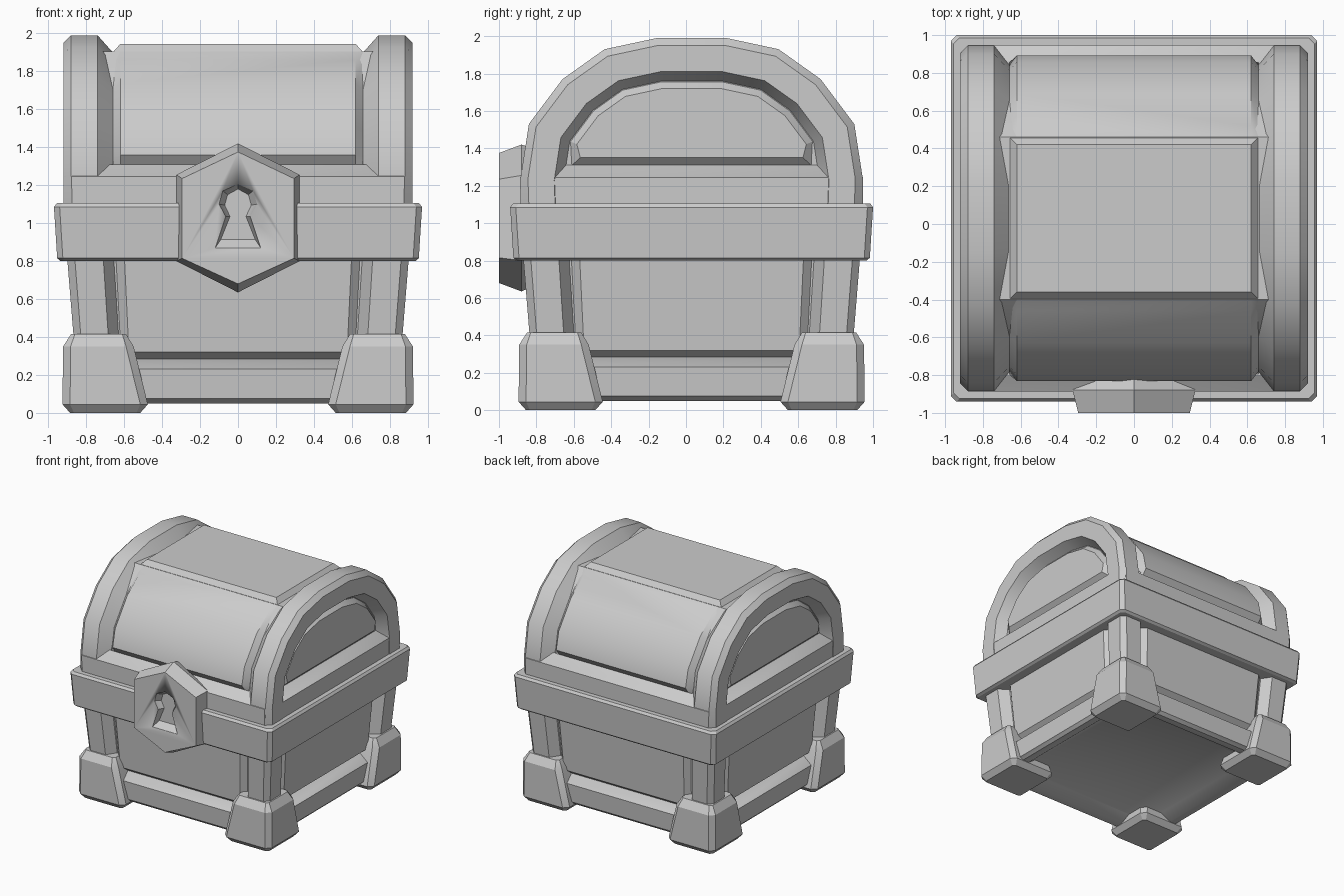
import bpy, bmesh
from math import radians
from mathutils import Matrix, Vector

if "Cube" in bpy.data.objects:
    bpy.data.objects.remove(bpy.data.objects["Cube"])

CY = 0.03  # the chest body is centred slightly behind the origin (lock sticks out in front)
ONE = [Matrix.Identity(4)]
MX = [Matrix.Diagonal((s, 1, 1, 1)) for s in (1, -1)]
MY = [Matrix.Diagonal((1, s, 1, 1)) for s in (1, -1)]
QUAD = [Matrix.Diagonal((a, b, 1, 1)) for a in (1, -1) for b in (1, -1)]
TURN = [Matrix.Rotation(radians(90 * i), 4, 'Z') for i in range(4)]


def loft(name, rings, copies=ONE, caps=True):
    """Bridge closed rings of points, repeated for every matrix in copies."""
    bm = bmesh.new()
    for m in copies:
        vs = [[bm.verts.new(m @ Vector(p)) for p in r] for r in rings]
        n = len(rings[0])
        for a, b in zip(vs, vs[1:]):
            for i in range(n):
                j = (i + 1) % n
                bm.faces.new((a[i], a[j], b[j], b[i]))
        if caps:
            bm.faces.new(vs[0])
            bm.faces.new(vs[-1])
    bmesh.ops.recalc_face_normals(bm, faces=bm.faces)
    me = bpy.data.meshes.new(name)
    bm.to_mesh(me)
    bm.free()
    ob = bpy.data.objects.new(name, me)
    ob.location.y = CY
    bpy.context.collection.objects.link(ob)
    bpy.ops.object.select_all(action='DESELECT')
    ob.select_set(True)
    bpy.context.view_layer.objects.active = ob
    bpy.ops.object.shade_smooth_by_angle(angle=radians(30))
    return ob


def rect(h, z, c=0.03, at=0.0):
    """Square ring with cut corners."""
    k = h - c
    pts = [(k, -h), (h, -k), (h, k), (k, h), (-k, h), (-h, k), (-h, -k), (-k, -h)]
    return [(x + at, y + at, z) for x, y in pts]


def mirrored(half):
    return [(-y, z) for y, z in half] + [(y, z) for y, z in reversed(half)]


# Lid arch, front to back, as (y, z)
ARCH = mirrored([(.91, 1.09), (.915, 1.24), (.87, 1.53), (.69, 1.77), (.465, 1.93), (.185, 1.99)])


def inset(d):
    """Arch moved inward by d with mitred corners."""
    pts = [Vector(p) for p in ARCH]
    nrm = []
    for a, b in zip(pts, pts[1:]):
        t = (b - a).normalized()
        nrm.append(Vector((t.y, -t.x)))
    out = []
    for i, p in enumerate(pts):
        a, b = nrm[max(i - 1, 0)], nrm[min(i, len(nrm) - 1)]
        m = (a + b).normalized()
        q = p + m * d / m.dot(a)
        out.append((q.x, q.y))
    return out


# --- Lower body: core with recessed underside, rails, posts, panels, feet
loft("body_core", [rect(.76, .12), rect(.775, .28), rect(.82, .85)])
loft("base_rail", [rect(.68, .11), rect(.76, .05), rect(.82, .05), rect(.845, .075),
                   rect(.857, .23), rect(.775, .285)])


def post_ring(h, z):
    s = h / .90
    pts = [(.65, .81), (.71, .90), (.86, .90), (.90, .86), (.90, .71), (.81, .65)]
    return [(x * s, y * s, z) for x, y in pts]


loft("corner_posts", [post_ring(.842, .1), post_ring(.903, .85)], QUAD)
loft("body_panels", [
    [(-.62, -.77, .28), (.62, -.77, .28), (.65, -.815, .85), (-.65, -.815, .85)],
    [(-.575, -.82, .32), (.575, -.82, .32), (.60, -.86, .85), (-.60, -.86, .85)]], TURN)


def foot_ring(lo, hi, z, c):
    return rect((hi - lo) / 2, z, c, (hi + lo) / 2)


loft("feet", [foot_ring(.515, .885, 0, .02), foot_ring(.475, .925, .045, .04),
              foot_ring(.55, .922, .35, .04), foot_ring(.59, .88, .415, .02)], QUAD)

# --- Band around the middle
loft("middle_band", [rect(.935, .80), rect(.953, .815), rect(.97, 1.085), rect(.955, 1.105)])

# --- Lid: bottom rail, barrel core and two arched end ribs
loft("lid_rail", [rect(.915, 1.09, .04), rect(.917, 1.245, .04), rect(.83, 1.31, .02)])
core = mirrored([(.825, 1.1), (.825, 1.24), (.782, 1.49), (.63, 1.70), (.43, 1.905)])
loft("lid_core", [[(x, y, z) for y, z in core] for x in (-.83, .83)])

section = [(.66, .09), (.74, 0), (.88, 0), (.92, .04), (.92, .18), (.83, .23)]
offs = [inset(d) for _, d in section]
loft("lid_ribs", [[(x, *o[i]) for (x, _), o in zip(section, offs)] for i in range(len(ARCH))], MX)

# --- Lid planks: flat top plank, curved front and back planks
loft("lid_top_plank", [[(-a, -b, z), (a, -b, z), (a, b, z), (-a, b, z)]
                       for a, b, z in ((.66, .43, 1.90), (.62, .39, 1.945))])
rows = [((.825, 1.31), (.825, 1.31)), ((.862, 1.36), (.81, 1.35)), ((.828, 1.51), (.782, 1.49)),
        ((.66, 1.735), (.63, 1.70)), ((.49, 1.862), (.46, 1.86)), ((.43, 1.905), (.43, 1.905))]
loft("lid_curved_planks", [[(-.66, -b[0], b[1]), (-.62, -t[0], t[1]), (.62, -t[0], t[1]),
                            (.66, -b[0], b[1])] for t, b in rows], MY, caps=False)


# --- Half-round panels in the lid ends
def half_round(x, d, bottom, half):
    pts = inset(d)[2:-2]
    return [(x, -half, bottom)] + [(x, y, z) for y, z in pts] + [(x, half, bottom)]


loft("lid_end_panels", [half_round(.825, .23, 1.305, .645), half_round(.87, .27, 1.35, .595)], MX)


# --- Lock plate with a keyhole recess
def outline(half, y):
    """Closed ring in the xz plane from a half outline, top to bottom."""
    left = [(-x, y - CY, z) for x, z in half if x > 0]
    return [(x, y - CY, z) for x, z in half] + left[::-1]


lock = loft("lock_plate", [
    outline([(0, 1.40), (.28, 1.24), (.28, .82), (0, .66)], -.82),
    outline([(0, 1.42), (.325, 1.255), (.325, .80), (0, .635)], -.88),
    outline([(0, 1.375), (.295, 1.235), (.295, .815), (0, .68)], -1.0)])
hole = [(0, 1.205), (.08, 1.17), (.10, 1.10), (.065, 1.035), (.12, .87)]
inner = [(0, 1.18), (.055, 1.15), (.07, 1.095), (.042, 1.035), (.09, .915)]
cutter = loft("keyhole_cutter", [outline(hole, -1.05), outline(hole, -.999), outline(inner, -.95)])
cutter.hide_render = True
mod = lock.modifiers.new("keyhole", 'BOOLEAN')
mod.operation, mod.object, mod.solver = 'DIFFERENCE', cutter, 'EXACT'
bpy.context.view_layer.objects.active = lock
bpy.ops.object.modifier_move_to_index(modifier="keyhole", index=0)
bpy.ops.object.modifier_apply(modifier="keyhole")
bpy.data.objects.remove(cutter)
